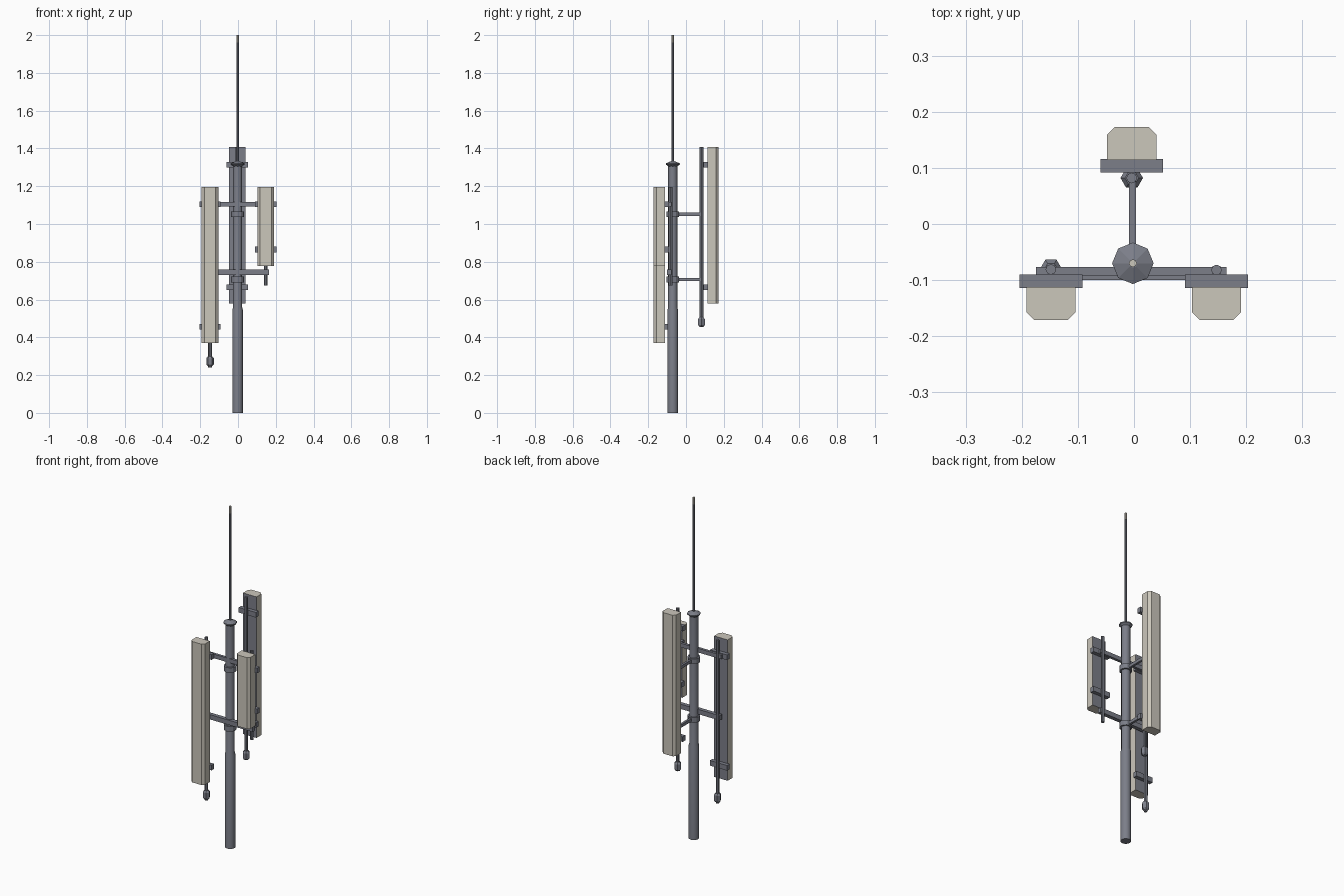
import bpy, bmesh, math

cube = bpy.data.objects.get("Cube")
if cube:
    bpy.data.objects.remove(cube, do_unlink=True)


def material(name, color):
    m = bpy.data.materials.new(name)
    m.use_nodes = True
    m.diffuse_color = (*color, 1)
    m.node_tree.nodes["Principled BSDF"].inputs["Base Color"].default_value = (*color, 1)
    return m


STEEL = material("steel grey", (0.20, 0.21, 0.25))
CREAM = material("panel cream", (0.60, 0.57, 0.50))


def finish(name, bm, mats, smooth=False):
    bmesh.ops.recalc_face_normals(bm, faces=bm.faces)
    mesh = bpy.data.meshes.new(name)
    bm.to_mesh(mesh)
    bm.free()
    for m in mats:
        mesh.materials.append(m)
    ob = bpy.data.objects.new(name, mesh)
    bpy.context.collection.objects.link(ob)
    if smooth:
        bpy.ops.object.select_all(action='DESELECT')
        ob.select_set(True)
        bpy.context.view_layer.objects.active = ob
        bpy.ops.object.shade_smooth_by_angle(angle=math.radians(35))
    return ob


def lathe(name, x, y, profile, sides, mat=STEEL, smooth=False):
    """Stack of rings given as (radius, z), capped at both ends."""
    bm = bmesh.new()
    rings = []
    for r, z in profile:
        rings.append([bm.verts.new((x + r * math.cos(math.tau * i / sides),
                                    y + r * math.sin(math.tau * i / sides), z))
                      for i in range(sides)])
    for a, b in zip(rings, rings[1:]):
        for i in range(sides):
            j = (i + 1) % sides
            bm.faces.new((a[i], a[j], b[j], b[i]))
    bm.faces.new(rings[0])
    bm.faces.new(rings[-1])
    return finish(name, bm, [mat], smooth)


def box(name, xs, ys, zs):
    bm = bmesh.new()
    bmesh.ops.create_cube(bm, size=1)
    for v in bm.verts:
        v.co = [lo + (c + 0.5) * (hi - lo) for c, (lo, hi) in zip(v.co, (xs, ys, zs))]
    return finish(name, bm, [STEEL])


def panel(name, x, y_back, facing, z0, z1, bracket_heights):
    """Chamfered antenna panel with a grey back and its brackets."""
    hw, depth, c = 0.044, 0.059, 0.014
    outline = [(-hw, 0), (hw, 0), (hw, depth - c), (hw - c, depth),
               (c - hw, depth), (-hw, depth - c)]
    bm = bmesh.new()
    base = bm.faces.new([bm.verts.new((x + px, y_back + facing * py, z0))
                         for px, py in outline])
    top = bmesh.ops.extrude_face_region(bm, geom=[base])["geom"]
    bmesh.ops.translate(bm, vec=(0, 0, z1 - z0),
                        verts=[g for g in top if isinstance(g, bmesh.types.BMVert)])
    for f in bm.faces:
        if all(abs(v.co.y - y_back) < 1e-5 for v in f.verts):
            f.material_index = 1
    finish(name, bm, [CREAM, STEEL])
    ys = sorted((y_back + facing * 0.002, y_back - facing * 0.022))
    for i, z in enumerate(bracket_heights):
        box(f"{name}_bracket_{i + 1}", (x - 0.056, x + 0.056), ys, (z - 0.015, z + 0.015))


def pipe(name, x, y, z0, z1):
    lathe(name, x, y, [(0.0095, z0), (0.0095, z1)], 8, smooth=False)


def connector(name, x, y, z):
    lathe(name, x, y, [(0.012, z - 0.01), (0.020, z), (0.020, z + 0.032), (0.012, z + 0.042)], 6)


# Central mast, cap and whip
MX, MY = -0.002, -0.07
lathe("mast", MX, MY, [(0.028, 0), (0.028, 0.545), (0.024, 0.56), (0.024, 1.315)], 16, smooth=True)
lathe("mast_cap", MX, MY, [(0.024, 1.305), (0.037, 1.315), (0.037, 1.321), (0.008, 1.333)], 8)
lathe("whip_rod", MX, MY, [(0.007, 1.325), (0.006, 1.96)], 8)
lathe("whip_tip", MX, MY, [(0.007, 1.96), (0.007, 2.0)], 8, CREAM)

# Rear sector: clamps, arms, pipe and panel
for i, z in enumerate((0.705, 1.05)):
    lathe(f"mast_clamp_{i + 1}", MX, MY, [(0.034, z - 0.014), (0.034, z + 0.016)], 12)
    box(f"rear_arm_{i + 1}", (MX - 0.007, MX + 0.006), (MY, 0.085), (z - 0.008, z + 0.01))
pipe("rear_pipe", -0.004, 0.082, 0.455, 1.408)
connector("rear_connector", -0.004, 0.082, 0.465)
panel("rear_panel", -0.004, 0.114, 1, 0.58, 1.408, (0.665, 1.313))

# Front cross arms
box("upper_cross_arm", (-0.175, 0.165), (-0.093, -0.077), (1.092, 1.116))
box("lower_cross_arm", (-0.165, 0.165), (-0.1, -0.077), (0.73, 0.758))

# Front right tall sector
pipe("right_pipe", -0.148, -0.081, 0.24, 1.197)
connector("right_connector", -0.148, -0.081, 0.257)
panel("right_panel", -0.148, -0.112, -1, 0.37, 1.197, (0.456, 1.105))

# Front left short sector
pipe("left_pipe", 0.147, -0.082, 0.675, 1.197)
panel("left_panel", 0.147, -0.112, -1, 0.778, 1.197, (0.865, 1.105))
